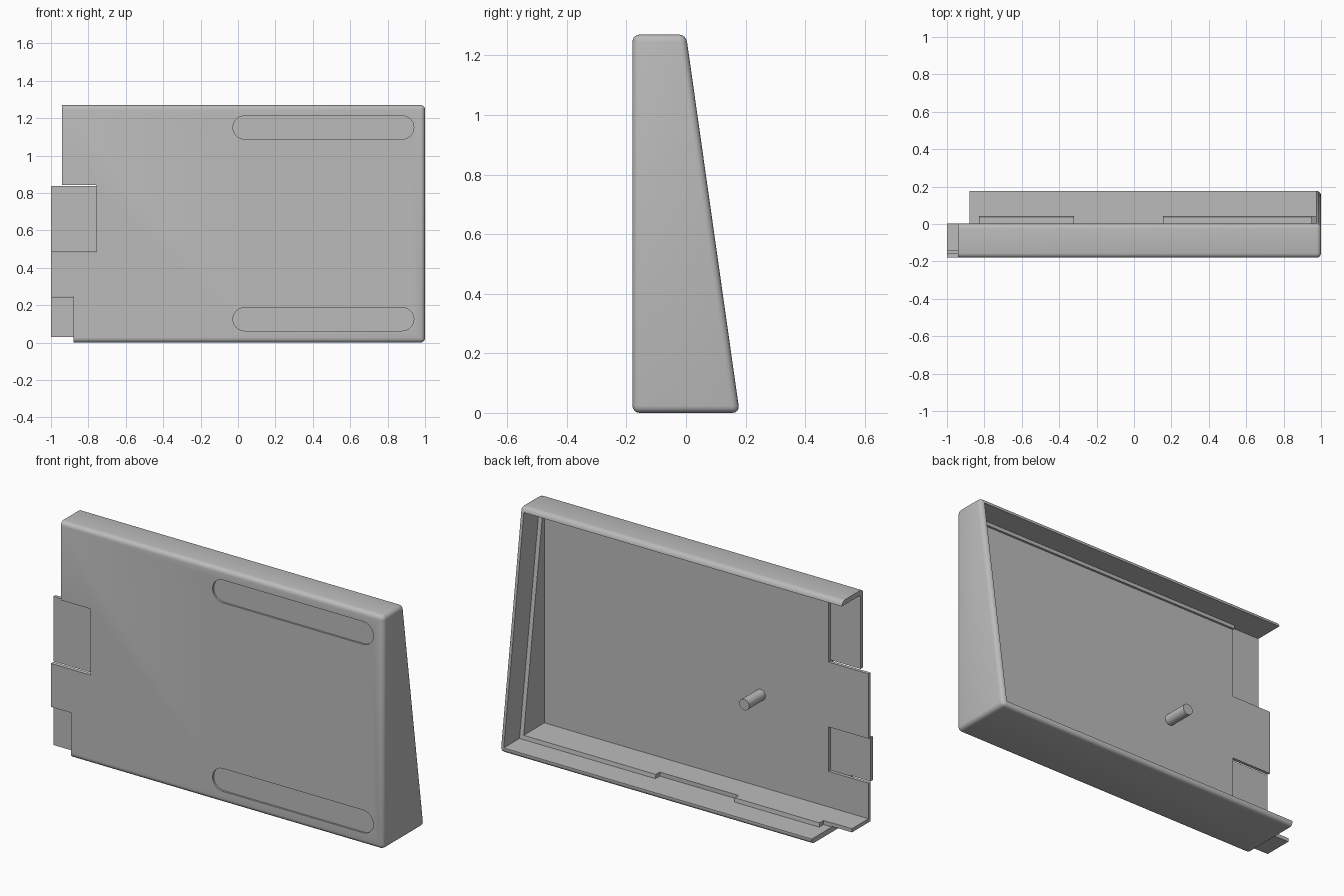
import bpy, bmesh, math
from mathutils import Matrix

if "Cube" in bpy.data.objects:
    bpy.data.objects.remove(bpy.data.objects["Cube"])

H, D = 1.27, 0.18          # height and half depth
SPLIT = -0.158             # plane between outer and inner skin of the front plate

grey = bpy.data.materials.new("plain_grey")
grey.use_nodes = True
grey.diffuse_color = (0.5, 0.5, 0.5, 1)
grey.node_tree.nodes["Principled BSDF"].inputs["Base Color"].default_value = (0.5, 0.5, 0.5, 1)


def make(name, bm):
    bmesh.ops.recalc_face_normals(bm, faces=bm.faces)
    mesh = bpy.data.meshes.new(name)
    bm.to_mesh(mesh)
    bm.free()
    mesh.materials.append(grey)
    obj = bpy.data.objects.new(name, mesh)
    bpy.context.collection.objects.link(obj)
    return obj


def select(obj):
    bpy.ops.object.select_all(action='DESELECT')
    obj.select_set(True)
    bpy.context.view_layer.objects.active = obj


def prism(points, offset):
    """Extrude a flat outline of 3D points by an offset vector."""
    bm = bmesh.new()
    face = bm.faces.new([bm.verts.new(p) for p in points])
    ext = bmesh.ops.extrude_face_region(bm, geom=[face])
    bmesh.ops.translate(bm, vec=offset, verts=[v for v in ext["geom"] if isinstance(v, bmesh.types.BMVert)])
    return bm


def side_prism(profile, x0, x1):
    return prism([(x0, y, z) for y, z in profile], (x1 - x0, 0, 0))


def box(x0, x1, y0, y1, z0, z1):
    return side_prism([(y0, z0), (y1, z0), (y1, z1), (y0, z1)], x0, x1)


def cut(target, bm):
    cutter = make("cutter", bm)
    cutter.hide_render = True
    select(target)
    mod = target.modifiers.new("cut", 'BOOLEAN')
    mod.operation, mod.solver, mod.object = 'DIFFERENCE', 'EXACT', cutter
    bpy.ops.object.modifier_apply(modifier=mod.name)
    bpy.data.objects.remove(cutter)


def slope(z):
    return D * (1 - z / H)


# Wedge body, rounded everywhere but at the open end
bm = side_prism([(-D, 0), (D, 0), (0, H), (-D, H)], -1, 1)
edges = [e for e in bm.edges if max(v.co.x for v in e.verts) > 0 and
         not all(v.co.x < 0 for v in e.verts)]
bmesh.ops.recalc_face_normals(bm, faces=bm.faces)
bmesh.ops.bevel(bm, geom=edges, offset=0.024, segments=4, profile=0.5, affect='EDGES')
shell = make("case_shell", bm)

# Main cavity
cut(shell, box(-1.2, 0.95, -0.14, 0.4, 0.05, H - 0.05))

# Stepped seat running parallel to the sloped back edge
lo, hi = 0.028, H - 0.028
cut(shell, side_prism([(slope(lo) - 0.135, lo), (0.4, lo), (0.4, hi), (slope(hi) - 0.135, hi)], -1.2, 0.973))

# Gaps in the lower seat ridge
for x0, x1 in ((-0.32, 0.155), (-1.2, -0.83)):
    cut(shell, box(x0, x1, 0.004, 0.4, 0.028, 0.1))

# Overlapping joint tabs at the open end
far = -1.2
cut(shell, box(far, -0.94, -0.4, 0.4, 0.84, 1.5))           # upper end
cut(shell, box(far, -0.76, SPLIT, 0.4, 0.838, hi + 0.001))  # upper inner recess
cut(shell, box(far, -0.76, -0.4, SPLIT, 0.482, 0.842))      # upper outer recess
cut(shell, box(far, -0.76, SPLIT, -0.1, 0.243, 0.485))      # lower inner recess
cut(shell, box(far, -0.88, -0.4, SPLIT, -0.1, 0.246))       # lower outer recess
cut(shell, box(far, -0.88, -0.4, 0.4, -0.1, 0.03))          # bottom outer skin
cut(shell, box(far, -0.88, 0.002, 0.4, -0.1, 0.2))          # bottom rear corner

# Two shallow rounded slots in the front
R, X0, X1 = 0.062, 0.035, 0.878
for zc in (0.125, 1.15):
    outline = []
    for cx, start in ((X1, -90), (X0, 90)):
        for i in range(17):
            a = math.radians(start + i * 180 / 16)
            outline.append((cx + R * math.cos(a), -0.3, zc + R * math.sin(a)))
    cut(shell, prism(outline, (0, 0.3 - D + 0.01, 0)))

# Locating peg on the inside of the front plate
bm = bmesh.new()
bmesh.ops.create_cone(bm, cap_ends=True, segments=32, radius1=0.03, radius2=0.03, depth=0.145,
                      matrix=Matrix.Translation((-0.35, -0.0725, 0.55)) @ Matrix.Rotation(math.pi / 2, 4, 'X'))
peg = make("locating_peg", bm)

for obj in (shell, peg):
    select(obj)
    bpy.ops.object.shade_smooth_by_angle(angle=math.radians(30))
